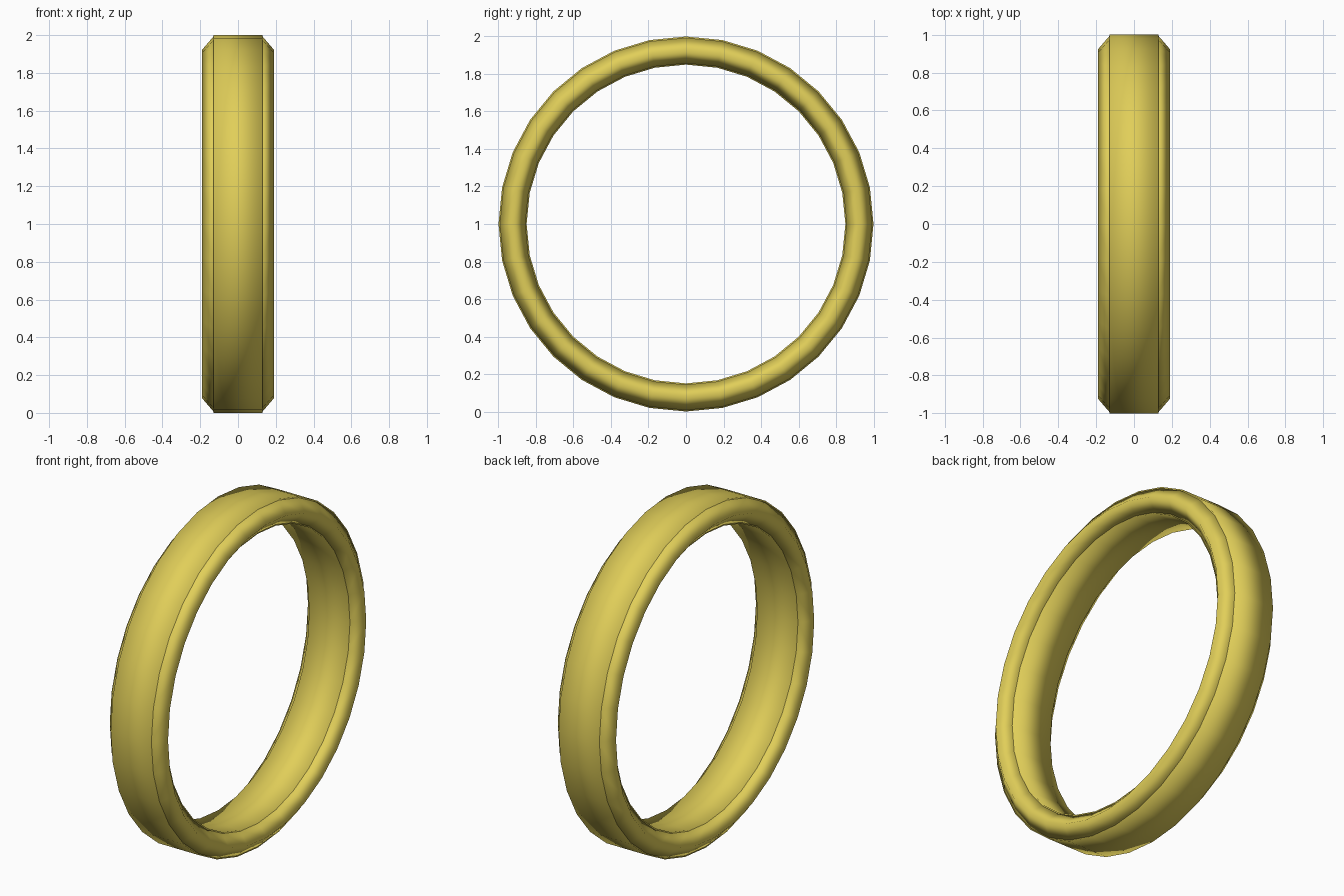
import bpy, bmesh
from math import sin, cos, tau

if "Cube" in bpy.data.objects:
    bpy.data.objects.remove(bpy.data.objects["Cube"])

SEGMENTS = 32

gold = bpy.data.materials.new("gold")
gold.diffuse_color = (0.75, 0.62, 0.1, 1)
gold.use_nodes = True
gold.node_tree.nodes["Principled BSDF"].inputs["Base Color"].default_value = gold.diffuse_color


def lathe(name, profile):
    """Revolve a closed (x, radius) profile around the x axis at z = 1."""
    bm = bmesh.new()
    rings = []
    for i in range(SEGMENTS):
        a = tau * i / SEGMENTS
        rings.append([bm.verts.new((x, r * sin(a), 1 + r * cos(a)))
                      for x, r in profile])
    n = len(profile)
    for i in range(SEGMENTS):
        p, q = rings[i], rings[(i + 1) % SEGMENTS]
        for j in range(n):
            k = (j + 1) % n
            bm.faces.new((p[j], p[k], q[k], q[j])).smooth = True
    bmesh.ops.recalc_face_normals(bm, faces=bm.faces)
    mesh = bpy.data.meshes.new(name)
    bm.to_mesh(mesh)
    bm.free()
    mesh.materials.append(gold)
    obj = bpy.data.objects.new(name, mesh)
    bpy.context.collection.objects.link(obj)
    return obj


# Wide flat band
lathe("band", [(-0.13, 1.0), (0.13, 1.0), (0.13, 0.85), (-0.13, 0.85)])

# Soft diamond-section rim on each side of the band
for name, s in (("rim_left", -1), ("rim_right", 1)):
    lathe(name, [(s * 0.128, 0.995), (s * 0.19, 0.923),
                 (s * 0.128, 0.855), (s * 0.066, 0.923)])
